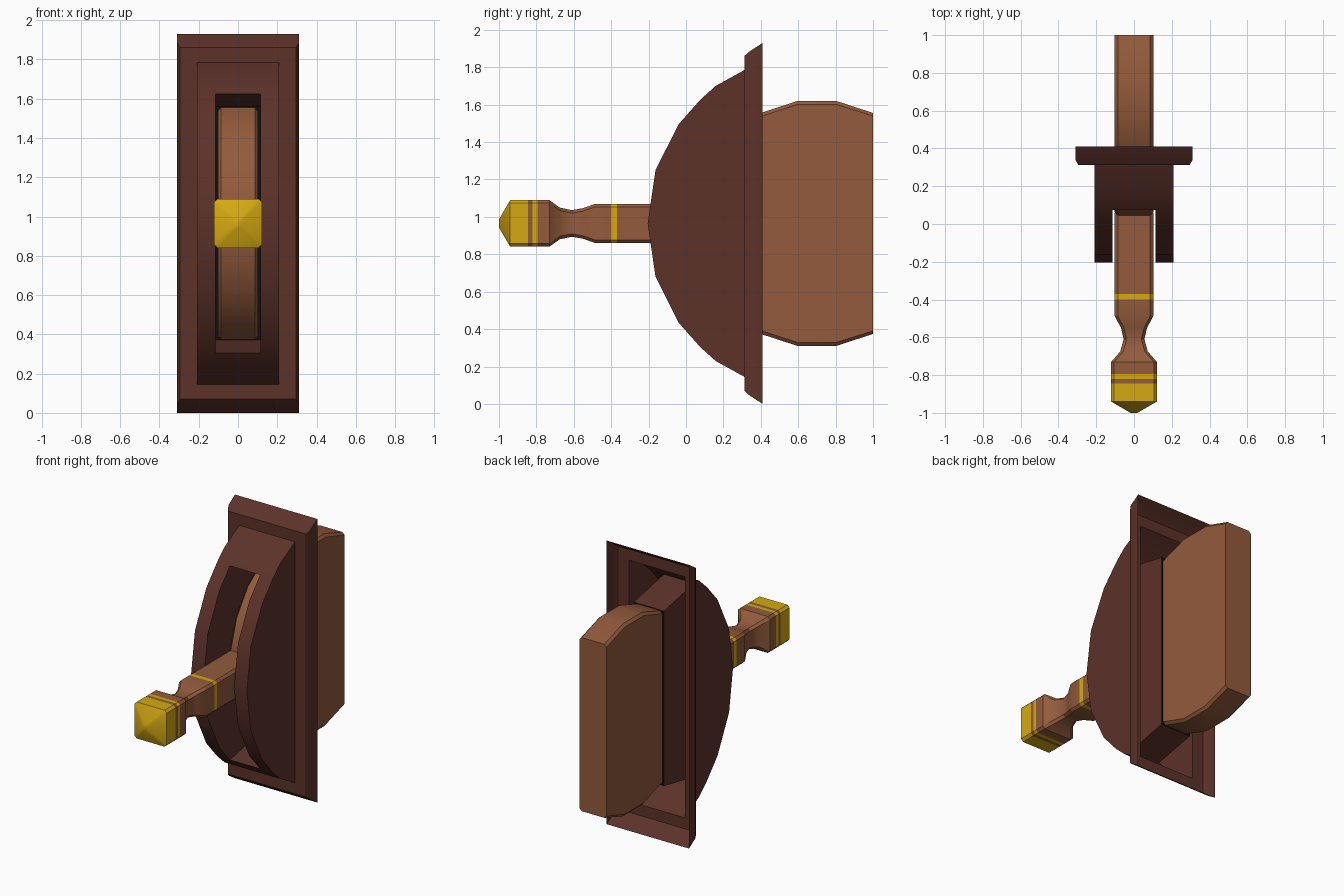
import bpy, bmesh, math

if "Cube" in bpy.data.objects:
    bpy.data.objects.remove(bpy.data.objects["Cube"])

ZC = 0.965  # height of the lever axis


def material(name, rgb):
    m = bpy.data.materials.new(name)
    m.diffuse_color = (*rgb, 1)
    m.use_nodes = True
    m.node_tree.nodes["Principled BSDF"].inputs["Base Color"].default_value = m.diffuse_color
    return m


DARK = material("dark_brown", (0.107, 0.032, 0.022))
WOOD = material("wood_brown", (0.290, 0.104, 0.045))
GOLD = material("gold", (0.665, 0.400, 0.006))
BLACK = material("black", (0.005, 0.005, 0.005))


def finish(bm, name, mats, rule=None):
    """Weld, orient, smooth gentle edges only, and colour by rule."""
    bmesh.ops.remove_doubles(bm, verts=bm.verts, dist=0.0005)
    bmesh.ops.recalc_face_normals(bm, faces=bm.faces)
    for f in bm.faces:
        f.smooth = True
        if rule:
            f.material_index = rule(f.calc_center_median())
    for e in bm.edges:
        e.smooth = e.is_manifold and e.calc_face_angle(0) < math.radians(30)
    me = bpy.data.meshes.new(name)
    bm.to_mesh(me)
    bm.free()
    for m in mats:
        me.materials.append(m)
    ob = bpy.data.objects.new(name, me)
    bpy.context.collection.objects.link(ob)
    return ob


def face(bm, pts):
    return bm.faces.new([bm.verts.new(p) for p in pts])


def loft(bm, rings, cap_end=False, cap_start=False):
    for a, b in zip(rings, rings[1:]):
        n = len(a)
        for i in range(n):
            j = (i + 1) % n
            face(bm, [a[i], a[j], b[j], b[i]])
    if cap_start:
        face(bm, rings[0])
    if cap_end:
        face(bm, rings[-1])


# Housing: open-backed frame, curved hood and slot walls in one shell
def rect(hx, hz, y):
    return [(-hx, y, ZC - hz), (hx, y, ZC - hz), (hx, y, ZC + hz), (-hx, y, ZC + hz)]


bm = bmesh.new()
HX, SX, FY = 0.21, 0.114, 0.312
loft(bm, [rect(0.31, 0.965, 0.41), rect(0.31, 0.92, 0.34),
          rect(0.295, 0.895, FY), rect(HX, 0.82, FY)])

half = [(FY, 0.82), (0.158, 0.735), (0.075, 0.66), (-0.04, 0.53), (-0.163, 0.285)]
hood = ([(y, ZC - h) for y, h in half] + [(-0.205, ZC)]
        + [(y, ZC + h) for y, h in reversed(half)])
slot = hood[2:-2]
for s in (-1, 1):
    face(bm, [(s * HX, y, z) for y, z in hood])
    for (y0, z0), (y1, z1) in zip(hood, hood[1:]):
        face(bm, [(s * SX, y0, z0), (s * HX, y0, z0), (s * HX, y1, z1), (s * SX, y1, z1)])
    # slot side wall
    face(bm, [(s * SX, y, z) for y, z in slot + [(0.40, ZC + 0.595), (0.40, ZC - 0.595)]])
    # slot end wall
    face(bm, [(-SX, 0.075, ZC + s * 0.66), (SX, 0.075, ZC + s * 0.66),
              (SX, 0.40, ZC + s * 0.595), (-SX, 0.40, ZC + s * 0.595)])
# hood surface above and below the slot
for k in (0, 1, -3, -2):
    (y0, z0), (y1, z1) = hood[k], hood[k + 1]
    face(bm, [(-SX, y0, z0), (SX, y0, z0), (SX, y1, z1), (-SX, y1, z1)])
finish(bm, "housing", [DARK])

# Black backing that closes the slot
bm = bmesh.new()
face(bm, rect(SX, 0.595, 0.401))
finish(bm, "slot_backing", [BLACK])


# Lever wheel: cut 20-sided disc with chamfered rims
def wheel_ring(x, r):
    pts = []
    for i in range(8):
        for_a = math.radians(63 + 18 * i)
        pts.append((x, 0.7 + r * math.cos(for_a), ZC + r * math.sin(for_a)))
    # arc runs from the cut back edge at the top, round the front, to the bottom
    pts += [(x, 0.7 + r * math.cos(math.radians(a)), ZC + r * math.sin(math.radians(a)))
            for a in range(207, 298, 18)]
    top, bot = pts[0], pts[-1]
    pts[0] = (x, 1.0, top[2])
    pts[-1] = (x, 1.0, bot[2])
    return pts


bm = bmesh.new()
loft(bm, [wheel_ring(-0.102, 0.645), wheel_ring(-0.086, 0.663),
          wheel_ring(0.086, 0.663), wheel_ring(0.102, 0.645)], True, True)
finish(bm, "lever_wheel", [WOOD])


# Lever handle: chamfered square sections along y, gold bands by position
def section(y, hx, hz, c):
    return [(x, y, ZC + z) for x, z in (
        (hx - c, hz), (hx, hz - c), (hx, c - hz), (hx - c, -hz),
        (c - hx, -hz), (-hx, c - hz), (-hx, hz - c), (c - hx, hz))]


sections = [(0.06, 0.102, 0.104), (-0.37, 0.102, 0.104), (-0.40, 0.102, 0.104),
            (-0.488, 0.102, 0.104), (-0.55, 0.069, 0.082), (-0.61, 0.055, 0.071),
            (-0.675, 0.073, 0.085), (-0.73, 0.121, 0.124), (-0.795, 0.121, 0.124),
            (-0.82, 0.121, 0.124), (-0.845, 0.121, 0.124), (-0.94, 0.121, 0.124),
            (-1.0, 0.018, 0.022)]
bm = bmesh.new()
loft(bm, [section(y, hx, hz, 0.004 if y < -0.95 else 0.016) for y, hx, hz in sections], True)
bands = ((-0.40, -0.37), (-0.82, -0.795), (-1.01, -0.845))
finish(bm, "lever_handle", [WOOD, GOLD],
       lambda c: int(any(a < c.y < b for a, b in bands)))
